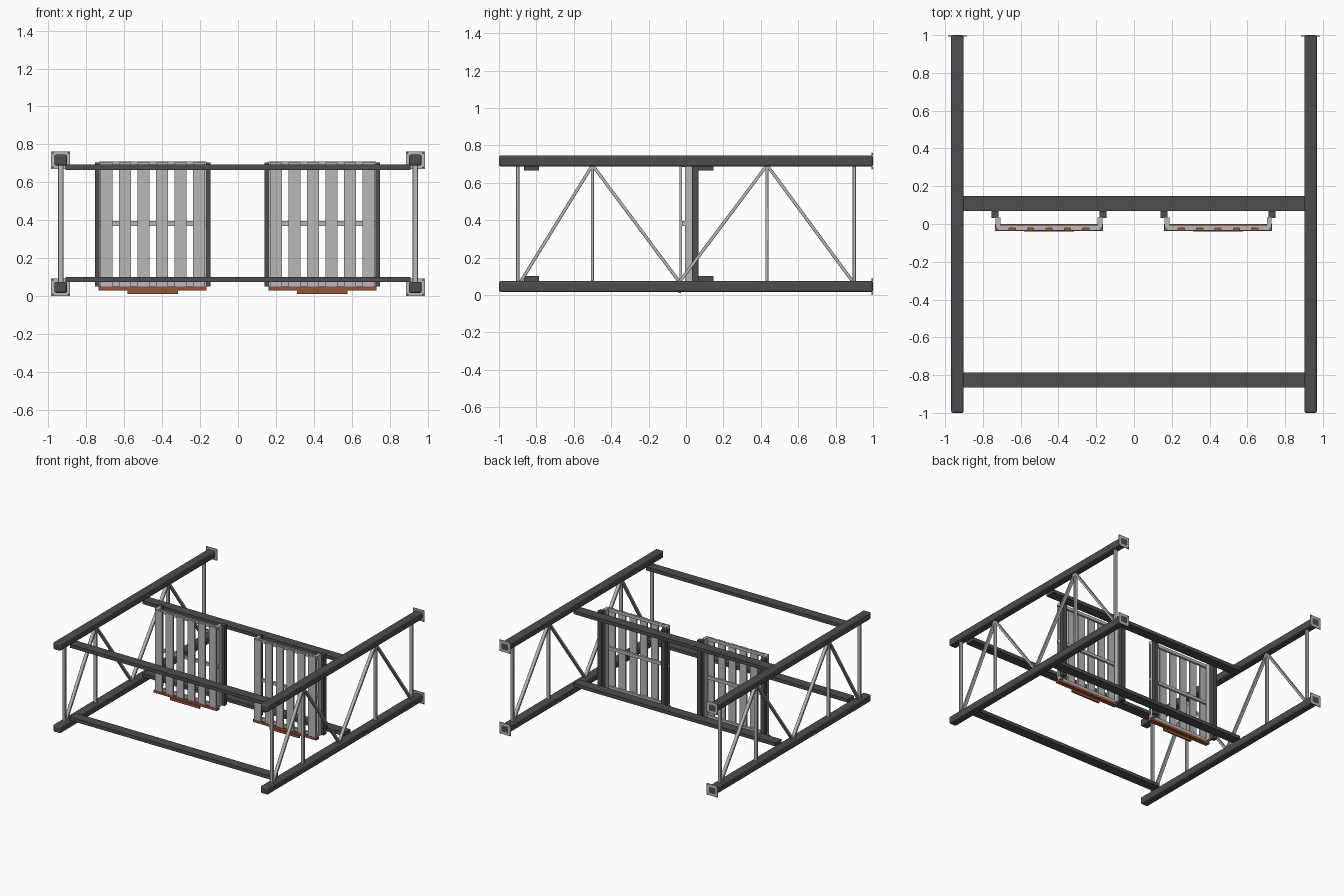
import bpy, math
from mathutils import Vector

if "Cube" in bpy.data.objects:
    bpy.data.objects.remove(bpy.data.objects["Cube"])


def material(name, rgb):
    m = bpy.data.materials.new(name)
    m.diffuse_color = (*rgb, 1)
    m.use_nodes = True
    m.node_tree.nodes["Principled BSDF"].inputs["Base Color"].default_value = m.diffuse_color
    return m


DARK = material("dark grey steel", (0.075, 0.074, 0.08))
LIGHT = material("light grey metal", (0.48, 0.48, 0.48))
BROWN = material("brown wood", (0.30, 0.085, 0.04))


def box(name, x, y, z, mat, bevel=0.0):
    """Box from (min, max) ranges on each axis."""
    r = (x, y, z)
    bpy.ops.mesh.primitive_cube_add(size=1, location=[(a + b) / 2 for a, b in r])
    o = bpy.context.object
    o.name = name
    o.scale = [b - a for a, b in r]
    bpy.ops.object.transform_apply(location=False, rotation=False, scale=True)
    o.data.materials.append(mat)
    if bevel:
        m = o.modifiers.new("round edges", "BEVEL")
        m.width, m.segments = bevel, 3
        bpy.ops.object.shade_smooth_by_angle(angle=math.radians(35))
    return o


def strut(name, x, p, q):
    """Light bar in the side plane between two (y, z) points."""
    a, b = Vector((x, *p)), Vector((x, *q))
    d = b - a
    o = box(name, (-0.014, 0.014), (-0.0085, 0.0085),
            (-d.length / 2, d.length / 2), LIGHT, 0.004)
    o.location = (a + b) / 2
    o.rotation_euler = (-math.atan2(d.y, d.z), 0, 0)


# Side trusses
LOW, HIGH = 0.07, 0.695
for s in (-1, 1):
    cx = s * 0.935
    for level, z in (("lower", (0.017, 0.075)), ("upper", (0.688, 0.746))):
        box(level + "_side_rail", (cx - 0.033, cx + 0.033), (-1, 1), z, DARK, 0.01)
        # end plate with bolt holes
        cz = sum(z) / 2
        box(level + "_end_plate", (cx - 0.05, cx + 0.05), (0.992, 0.998),
            (cz - 0.046, cz + 0.046), LIGHT)
        for dx in (-1, 1):
            for dz in (-1, 1):
                bpy.ops.mesh.primitive_cylinder_add(
                    vertices=12, radius=0.005, depth=0.007,
                    location=(cx + dx * 0.041, 0.995, cz + dz * 0.038),
                    rotation=(math.pi / 2, 0, 0))
                bpy.context.object.name = "bolt_hole"
                bpy.context.object.data.materials.append(DARK)
    for y in (-0.9, -0.5, 0.433, 0.9):
        strut("truss_upright", cx, (y, LOW), (y, HIGH))
    zigzag = [(-0.885, LOW), (-0.5, HIGH), (-0.035, LOW), (0.433, HIGH), (0.893, LOW)]
    for p, q in zip(zigzag, zigzag[1:]):
        strut("truss_diagonal", cx, p, q)

# Cross beams joining the trusses
for y in ((-0.865, -0.786), (0.068, 0.147)):
    for z in ((0.073, 0.101), (0.665, 0.693)):
        box("cross_beam", (-0.91, 0.91), y, z, DARK)

# Two slatted panels
for cx in (-0.45, 0.445):
    for s in (-1, 1):
        px = cx + s * 0.286
        box("panel_post", (px - 0.018, px + 0.018), (0.033, 0.068), (0.05, 0.705), DARK)
        px = cx + s * 0.271
        box("panel_stile", (px - 0.013, px + 0.013), (-0.006, 0.034), (0.05, 0.71), LIGHT)
    for i in range(6):
        x = cx + (i - 2.5) * 0.0975
        box("panel_slat", (x - 0.032, x + 0.032), (-0.034, -0.021), (0.05, 0.705), LIGHT)
    for z in ((0.05, 0.075), (0.37, 0.395), (0.685, 0.71)):
        box("panel_crossbar", (cx - 0.284, cx + 0.284), (-0.022, -0.005), z, LIGHT)
    # wooden bottom edge with a shorter lip
    box("panel_bottom_board", (cx - 0.285, cx + 0.285), (-0.036, 0.0), (0.03, 0.05), BROWN)
    box("panel_bottom_lip", (cx - 0.133, cx + 0.133), (-0.041, -0.028), (0.01, 0.032), BROWN)
